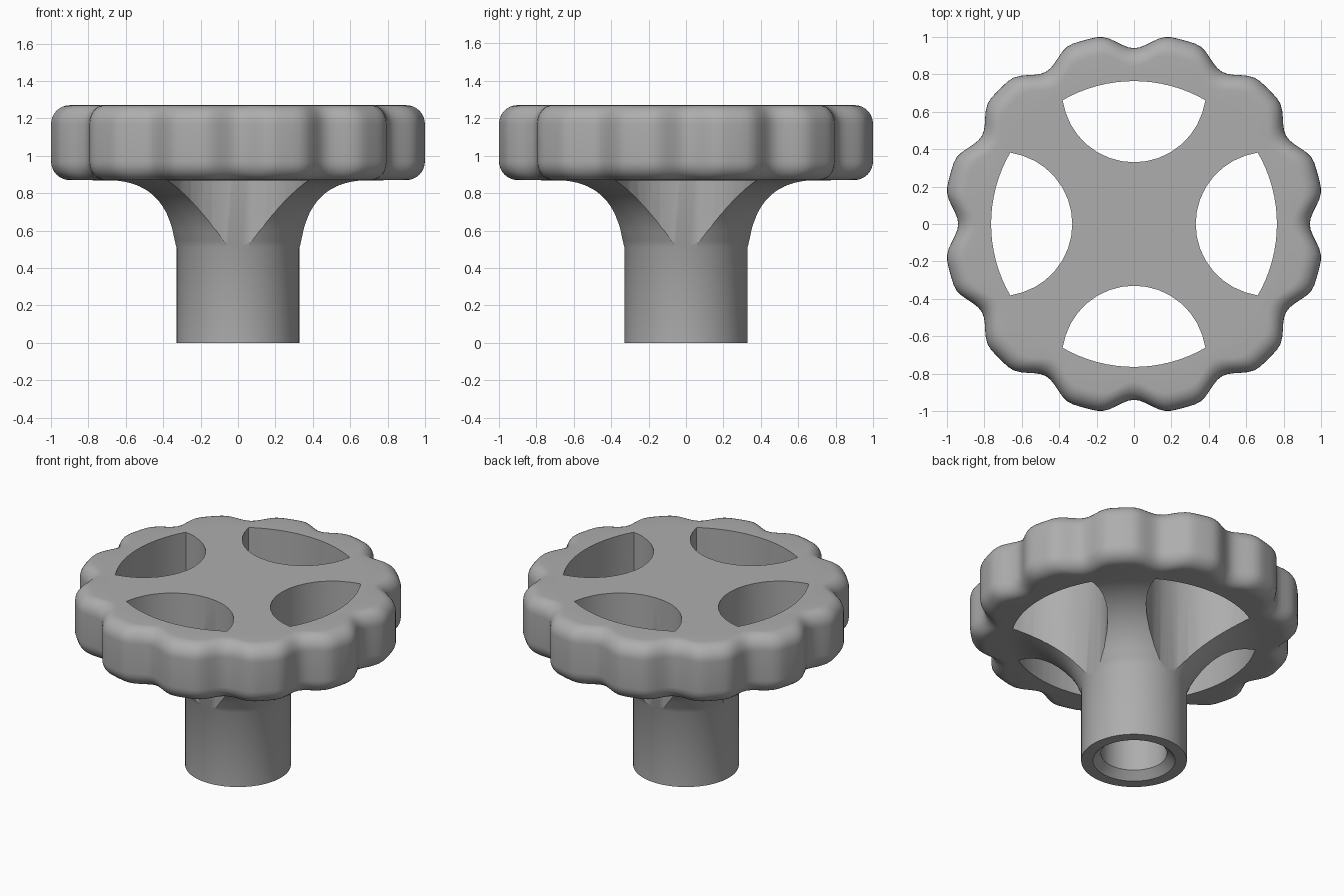
import bpy, bmesh
from math import sin, cos, pi, radians, sqrt, hypot

cube = bpy.data.objects.get("Cube")
if cube:
    bpy.data.objects.remove(cube, do_unlink=True)

SEGMENTS = 192
LOBES = 12
BOTTOM, TOP, FILLET = 0.87, 1.27, 0.1

grey = bpy.data.materials.new("grey")
grey.use_nodes = True
colour = (0.42, 0.42, 0.42, 1)
grey.diffuse_color = colour
grey.node_tree.nodes["Principled BSDF"].inputs["Base Color"].default_value = colour


def make_object(name, bm):
    bmesh.ops.recalc_face_normals(bm, faces=bm.faces)
    mesh = bpy.data.meshes.new(name)
    bm.to_mesh(mesh)
    bm.free()
    obj = bpy.data.objects.new(name, mesh)
    bpy.context.collection.objects.link(obj)
    mesh.materials.append(grey)
    return obj


def rim_radius(angle):
    """Scalloped outline: a finger notch at every multiple of the pitch."""
    pitch = 2 * pi / LOBES
    offset = abs((angle + pitch / 2) % pitch - pitch / 2) / (pitch / 2)
    s = min(offset / 0.75, 1)
    return 0.94 + 0.078 * (1 - cos(pi * s)) / 2


# Profile entries are (radius, height, scalloped); scalloped radii are insets
profile = [(0.205, 0.7, False), (0.205, 0.05, False), (0.255, 0, False),
           (0.328, 0, False), (0.328, 0.51, False)]

# Concave flare from the stem to the underside of the wheel
for i in range(1, 13):
    r = 0.335 + (0.79 - 0.335) * (i / 12) ** 1.5
    profile.append((r, 0.39 + sqrt(0.48 ** 2 - (0.8 - r) ** 2), False))

# Rounded scalloped rim
for i in range(9):
    a = pi / 2 * i / 8
    profile.append((FILLET * (1 - sin(a)), BOTTOM + FILLET * (1 - cos(a)), True))
for i in range(9):
    a = pi / 2 * i / 8
    profile.append((FILLET * (1 - cos(a)), TOP - FILLET * (1 - sin(a)), True))
profile.append((0.79, TOP, False))

# Spin the profile into one closed body
bm = bmesh.new()
rings = []
for r, z, scalloped in profile:
    ring = []
    for k in range(SEGMENTS):
        a = 2 * pi * k / SEGMENTS
        radius = rim_radius(a) - r if scalloped else r
        ring.append(bm.verts.new((radius * cos(a), radius * sin(a), z)))
    rings.append(ring)
for low, high in zip(rings, rings[1:]):
    for k in range(SEGMENTS):
        n = (k + 1) % SEGMENTS
        bm.faces.new((low[k], low[n], high[n], high[k]))
bm.faces.new(rings[0])
bm.faces.new(rings[-1])
handwheel = make_object("handwheel", bm)

# Four windows, each bounded by an outer arc and a rounder inner arc
outline = []
for i in range(17):
    a = radians(-30 + 60 * i / 16)
    outline.append((0.764 * cos(a), 0.764 * sin(a)))
for i in range(1, 16):
    a = radians(98 + 164 * i / 16)
    outline.append((0.714 + 0.384 * cos(a), 0.384 * sin(a)))

bm = bmesh.new()
for q in range(4):
    c, s = cos(q * pi / 2), sin(q * pi / 2)
    base = bm.faces.new([bm.verts.new((c * x - s * y, s * x + c * y, 0.4))
                         for x, y in outline])
    grown = bmesh.ops.extrude_face_region(bm, geom=[base])["geom"]
    bmesh.ops.translate(bm, vec=(0, 0, 1.1),
                        verts=[g for g in grown if isinstance(g, bmesh.types.BMVert)])
cutter = make_object("window_cutter", bm)
cutter.hide_render = True

cut = handwheel.modifiers.new("windows", "BOOLEAN")
cut.operation = "DIFFERENCE"
cut.solver = "EXACT"
cut.object = cutter

bpy.ops.object.select_all(action="DESELECT")
handwheel.select_set(True)
bpy.context.view_layer.objects.active = handwheel
bpy.ops.object.modifier_apply(modifier=cut.name)
bpy.data.objects.remove(cutter, do_unlink=True)
bpy.ops.object.shade_smooth_by_angle(angle=radians(30))
